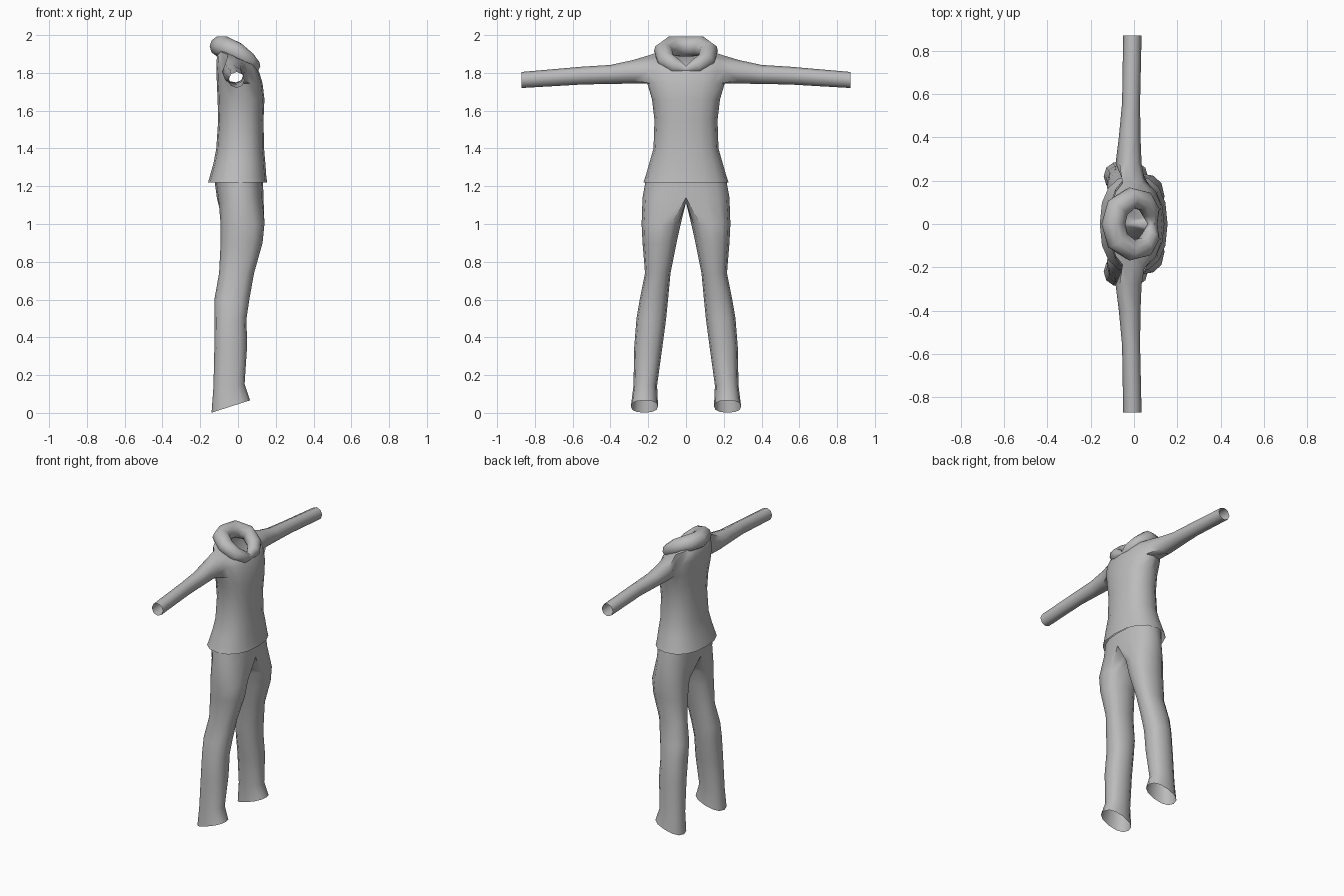
import bpy, bmesh, math
from mathutils import Vector

cube = bpy.data.objects.get("Cube")
if cube:
    bpy.data.objects.remove(cube, do_unlink=True)

grey = bpy.data.materials.new("plain grey cloth")
grey.use_nodes = True
grey.diffuse_color = (0.5, 0.5, 0.5, 1)
grey.node_tree.nodes["Principled BSDF"].inputs["Base Color"].default_value = (0.5, 0.5, 0.5, 1)


def rounded(angle, power=0.85):
    """Point on a slightly squared unit circle."""
    return [math.copysign(abs(f(angle)) ** power, f(angle)) for f in (math.cos, math.sin)]


def ring(bm, angles, x0, x1, y0, y1, z, tilt=0.0):
    """Horizontal ring of vertices filling a box, optionally sloping along x."""
    verts = []
    for a in angles:
        c, s = rounded(math.radians(a))
        x = (x0 + x1) / 2 + c * (x1 - x0) / 2
        y = (y0 + y1) / 2 + s * (y1 - y0) / 2
        verts.append(bm.verts.new((x, y, z + tilt * x)))
    return verts


def skin(bm, a, b, closed=True, skip=()):
    """Quads between two rings."""
    n = len(a)
    for i in range(n if closed else n - 1):
        if i not in skip:
            j = (i + 1) % n
            bm.faces.new((a[i], a[j], b[j], b[i]))


def finish(bm, name):
    """Turn a half mesh into a mirrored, smoothly shaded object."""
    bmesh.ops.recalc_face_normals(bm, faces=bm.faces)
    mesh = bpy.data.meshes.new(name)
    bm.to_mesh(mesh)
    bm.free()
    mesh.materials.append(grey)
    obj = bpy.data.objects.new(name, mesh)
    bpy.context.collection.objects.link(obj)
    mirror = obj.modifiers.new("Mirror", 'MIRROR')
    mirror.use_axis = (False, True, False)
    mirror.merge_threshold = 0.001
    bpy.ops.object.select_all(action='DESELECT')
    obj.select_set(True)
    bpy.context.view_layer.objects.active = obj
    bpy.ops.object.shade_smooth_by_angle(angle=math.radians(60))


half = [22.5 * k for k in range(9)]

# Shirt body: half rings from hem to neck (z, back, front, half width, tilt)
bm = bmesh.new()
body = [
    (1.22, -.158, .155, .225, 0),
    (1.25, -.15, .15, .215, 0),
    (1.32, -.13, .145, .195, 0),
    (1.4, -.115, .138, .172, 0),
    (1.55, -.105, .135, .167, 0),
    (1.66, -.108, .14, .18, 0),
    (1.745, -.112, .13, .205, 0),
    (1.815, -.115, .112, .215, -.1),
    (1.875, -.11, .095, .2, -.4),
    (1.88, -.09, .08, .1, -.6),
]
rows = [ring(bm, half, x0, x1, -w, w, z, t) for z, x0, x1, w, t in body]
arm_row = 6
for i in range(len(rows) - 1):
    hole = (3, 4) if i in (arm_row, arm_row + 1) else ()
    skin(bm, rows[i], rows[i + 1], closed=False, skip=hole)

# Sleeve: tube grown out of the armhole, open at the cuff
low, mid, top = rows[arm_row:arm_row + 3]
previous = [low[3], low[4], low[5], mid[5], top[5], top[4], top[3], mid[3]]
for y, x0, x1, z0, z1 in [
    (.28, -.085, .035, 1.743, 1.868),
    (.4, -.07, .03, 1.742, 1.842),
    (.56, -.055, .028, 1.738, 1.832),
    (.87, -.05, .035, 1.72, 1.805),
]:
    cuff = []
    for j in range(8):
        c, s = rounded(math.radians(-45 - 45 * j), 1)
        cuff.append(bm.verts.new(((x0 + x1) / 2 + c * (x1 - x0) / 2, y,
                                  (z0 + z1) / 2 + s * (z1 - z0) / 2)))
    skin(bm, previous, cuff)
    previous = cuff
finish(bm, "shirt")

# Trousers: hips, then a crotch strip closes the half ring into a leg
bm = bmesh.new()
waist = ring(bm, half, -.125, .132, -.213, .213, 1.235)
hips = ring(bm, half, -.112, .135, -.23, .23, 1.14)
skin(bm, waist, hips, closed=False)
crotch = [bm.verts.new((x, 0, 1.115)) for x in (-.055, .01, .075)]
previous = hips + crotch
around = [30 * j - 30 for j in range(12)]
for z, x0, x1, y0, y1, tilt in [
    (1.0, -.092, .14, .028, .235, 0),
    (.9, -.092, .13, .05, .23, 0),
    (.74, -.1, .085, .082, .217, 0),
    (.6, -.125, .06, .095, .245, 0),
    (.5, -.125, .045, .105, .262, 0),
    (.35, -.125, .048, .125, .274, 0),
    (.15, -.13, .035, .153, .278, .1),
    (.046, -.14, .064, .148, .292, .32),
]:
    leg = ring(bm, around, x0, x1, y0, y1, z, tilt)
    skin(bm, previous, leg)
    previous = leg
finish(bm, "trousers")

# Collar: thick roll around the neck, narrowing to the front (x, y, z, radius)
bm = bmesh.new()
path = [
    (-.095, 0, 1.94, .055),
    (-.075, .075, 1.94, .055),
    (-.01, .12, 1.915, .05),
    (.05, .105, 1.865, .048),
    (.078, .055, 1.835, .042),
    (.085, 0, 1.815, .022),
]
points = [Vector(p[:3]) for p in path]
flip = Vector((1, -1, 1))
ends = [points[1] * flip] + points + [points[-2] * flip]
previous = None
for i, p in enumerate(points):
    along = (ends[i + 2] - ends[i]).normalized()
    side = along.cross(Vector((0, 0, 1))).normalized()
    up = side.cross(along)
    loop = []
    for j in range(10):
        a = math.tau * j / 10
        loop.append(bm.verts.new(p + path[i][3] * (side * math.cos(a) + up * math.sin(a))))
    if previous:
        skin(bm, previous, loop)
    previous = loop
finish(bm, "collar")
